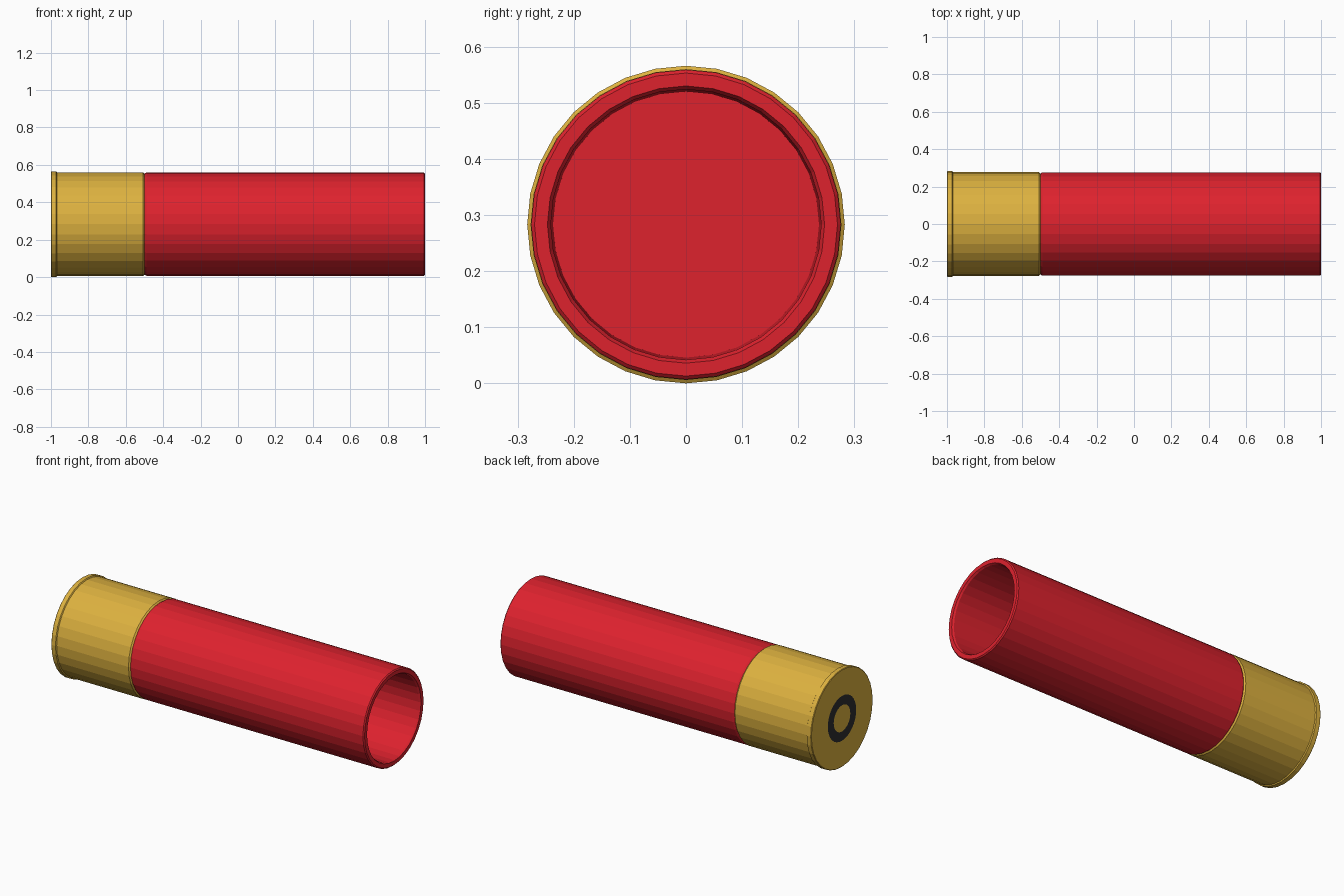
import bpy, bmesh
from math import sin, cos, pi

if "Cube" in bpy.data.objects:
    bpy.data.objects.remove(bpy.data.objects["Cube"])

SIDES = 32
R = 0.283          # rim radius, also height of the axis


def material(name, rgb):
    m = bpy.data.materials.new(name)
    m.diffuse_color = (*rgb, 1)
    m.use_nodes = True
    m.node_tree.nodes["Principled BSDF"].inputs["Base Color"].default_value = m.diffuse_color
    return m


brass = material("brass", (0.72, 0.44, 0.05))
red = material("red_plastic", (0.73, 0.016, 0.027))
dark = material("dark_metal", (0.028, 0.028, 0.03))


def lathe(name, profile, mat):
    """Revolve (x, radius) points around the x axis; radius 0 makes a pole."""
    bm = bmesh.new()
    rings = []
    for x, r in profile:
        n = SIDES if r > 0 else 1
        rings.append([bm.verts.new((x, r * sin(2 * pi * i / SIDES),
                                    R + r * cos(2 * pi * i / SIDES))) for i in range(n)])
    for a, b in zip(rings, rings[1:]):
        for i in range(SIDES):
            j = (i + 1) % SIDES
            quad = [a[i % len(a)], a[j % len(a)], b[j % len(b)], b[i % len(b)]]
            bm.faces.new(list(dict.fromkeys(quad)))
    bmesh.ops.recalc_face_normals(bm, faces=bm.faces)
    # profiles start at the back: the first faces must look toward -x
    bm.normal_update()
    bm.faces.ensure_lookup_table()
    if bm.faces[0].normal.x > 0:
        bmesh.ops.reverse_faces(bm, faces=bm.faces)
    me = bpy.data.meshes.new(name)
    bm.to_mesh(me)
    bm.free()
    me.materials.append(mat)
    ob = bpy.data.objects.new(name, me)
    bpy.context.collection.objects.link(ob)
    return ob


# Brass head with a raised rim and a chamfered front lip
lathe("brass_head", [(-1, 0.13), (-1, 0.28), (-0.997, R), (-0.972, R), (-0.968, 0.277),
                     (-0.508, 0.277), (-0.5, 0.27)], brass)

# Dark ring and brass primer, flush with the base
lathe("primer_ring", [(-1, 0.076), (-1, 0.13)], dark)
lathe("primer", [(-1, 0), (-1, 0.076)], brass)

# Hollow red hull, open at the front
lathe("hull", [(-0.5, 0.27), (-0.49, 0.276), (0.994, 0.276), (1, 0.27),
               (1, 0.247), (0.99, 0.241), (-0.48, 0.237), (-0.48, 0)], red)
hull = bpy.data.objects["hull"].data
if hull.polygons[SIDES].normal.z < 0:   # outer wall faces outward
    hull.flip_normals()
